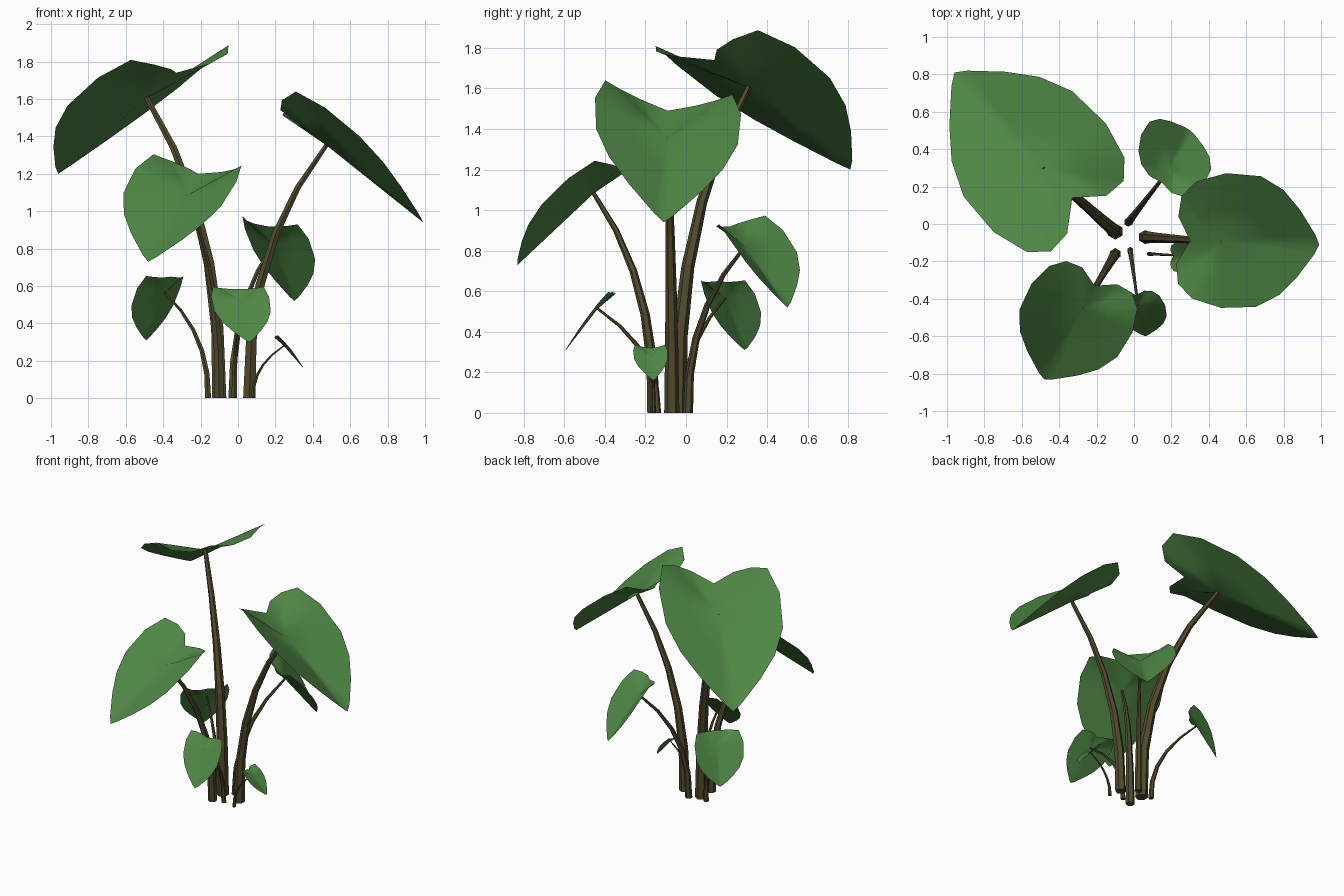
import bpy, bmesh, math
from mathutils import Vector as V

if "Cube" in bpy.data.objects:
    bpy.data.objects.remove(bpy.data.objects["Cube"])


def material(name, rgb):
    m = bpy.data.materials.new(name)
    m.diffuse_color = (*rgb, 1)
    m.use_nodes = True
    m.node_tree.nodes["Principled BSDF"].inputs["Base Color"].default_value = m.diffuse_color
    return m


GREEN = material("leaf_green", (0.078, 0.24, 0.06))
BROWN = material("stem_brown", (0.082, 0.068, 0.027))

# half outline of a heart leaf: (sideways, along midrib from notch to tip)
HALF = [(.35, -.12), (.65, -.12), (.87, -.02), (1, .2), (.97, .47), (.78, .66), (.5, .81), (.14, .96)]


def finish(bm, name, mat, smooth):
    me = bpy.data.meshes.new(name)
    bm.to_mesh(me)
    bm.free()
    me.materials.append(mat)
    for p in me.polygons:
        p.use_smooth = smooth
    ob = bpy.data.objects.new(name, me)
    bpy.context.collection.objects.link(ob)


def leaf(name, notch, tip, left, right):
    """Folded heart leaf set by its notch, tip and two widest edge points."""
    notch, tip = V(notch), V(tip)

    def mid(v):
        p = notch.lerp(tip, v)
        if v < 0:  # the back lobes level off
            p.z = notch.z - (p.z - notch.z) * 0.15
        return p

    centre = mid(.25)
    sides = [V(left) - mid(.28), V(right) - mid(.28)]
    rim = [notch] + [mid(v) + sides[0] * u for u, v in HALF]
    rim += [tip] + [mid(v) + sides[1] * u for u, v in reversed(HALF)]
    bm = bmesh.new()
    c = bm.verts.new(centre)
    inner = [bm.verts.new(centre.lerp(p, .5)) for p in rim]
    outer = [bm.verts.new(p) for p in rim]
    n = len(rim)
    for i in range(n):
        j = (i + 1) % n
        bm.faces.new((c, inner[i], inner[j]))
        bm.faces.new((inner[i], outer[i], outer[j], inner[j]))
    bm.normal_update()
    if sum(f.normal.z for f in bm.faces) < 0:
        bmesh.ops.reverse_faces(bm, faces=bm.faces[:])
    finish(bm, name, GREEN, True)
    return centre


def stem(name, base, top, sides=6, steps=5):
    """Tapered tube that rises steeply, then arches out to the leaf."""
    base = V((*base, 0))
    bend = base - (top - base) * .04
    bend.z = top.z * .6
    r0 = .005 + .024 * top.z
    bm = bmesh.new()
    rings = []
    for i in range(steps + 1):
        t = i / steps
        p = base * (1 - t) ** 2 + bend * (2 * t * (1 - t)) + top * t * t
        d = (bend - base) * (1 - t) + (top - bend) * t
        if i == 0:
            d = V((0, 0, 1))
        b = d.cross(V((0, 1, 0))).normalized()
        a = b.cross(d.normalized())
        r = r0 * (1 - .65 * t)
        angles = [k * math.tau / sides for k in range(sides)]
        rings.append([bm.verts.new(p + (a * math.cos(q) + b * math.sin(q)) * r) for q in angles])
    for lo, hi in zip(rings, rings[1:]):
        for k in range(sides):
            m = (k + 1) % sides
            bm.faces.new((lo[k], lo[m], hi[m], hi[k]))
    bm.faces.new(rings[0])
    bm.faces.new(rings[-1])
    bmesh.ops.recalc_face_normals(bm, faces=bm.faces[:])
    finish(bm, name, BROWN, False)


def grow(name, base, notch, tip, left, right):
    stem(name + "_stem", base, leaf(name + "_leaf", notch, tip, left, right))


# each stalk: stem base, then leaf notch, tip, left edge and right edge
grow("back_left_large", (-.1, -.04), (-.33, .14, 1.74), (-.96, .81, 1.2), (-.8, .01, 1.67), (-.2, .59, 1.76))
grow("right_large", (.06, -.07), (.3, -.09, 1.49), (.99, -.11, .94), (.55, .27, 1.43), (.52, -.45, 1.51))
grow("front_left_medium", (-.1, -.16), (-.21, -.33, 1.2), (-.48, -.83, .73), (-.57, -.36, 1.19), (-.03, -.62, 1.12))
grow("back_medium", (-.03, .01), (.15, .22, .92), (.3, .5, .52), (.05, .5, .87), (.39, .24, .82))
grow("front_small", (-.02, -.14), (.01, -.38, .585), (.06, -.6, .3), (-.14, -.43, .52), (.17, -.45, .52))
grow("left_small", (-.16, -.01), (-.36, .16, .65), (-.49, .29, .31), (-.55, .1, .56), (-.32, .35, .56))
grow("right_small", (.08, -.16), (.21, -.17, .32), (.35, -.16, .16), (.255, -.09, .295), (.255, -.26, .295))
